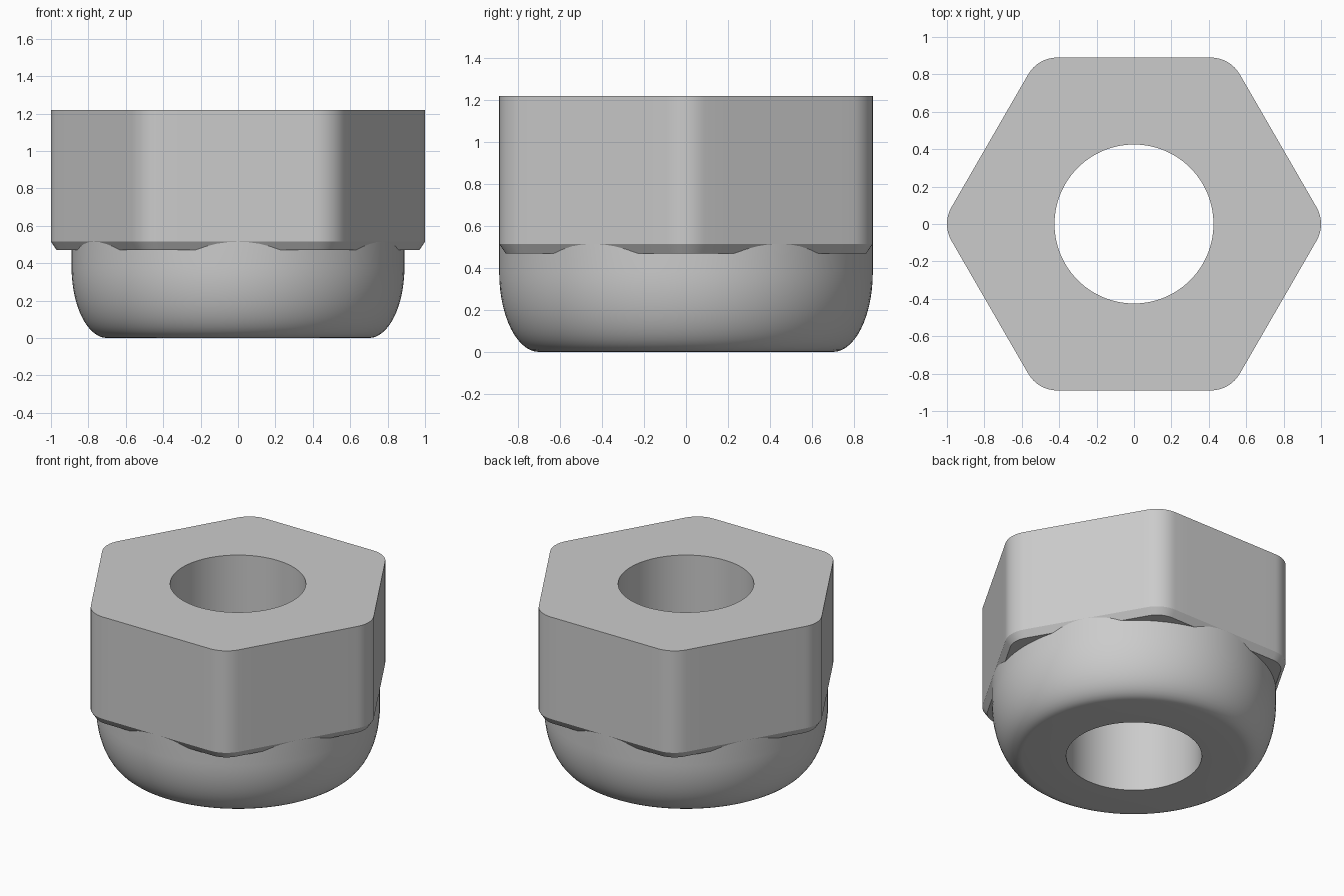
import bpy, bmesh
from math import sin, cos, pi, radians
from mathutils import Vector

if "Cube" in bpy.data.objects:
    bpy.data.objects.remove(bpy.data.objects["Cube"])

ARC, FLAT = 8, 8                  # steps per rounded corner and per flat
COUNT = 6 * (ARC + FLAT)
APOTHEM, CORNER, BORE = 0.89, 0.18, 0.425
CHAMFER = 0.03
TOP, SHOULDER, UNDERSIDE = 1.22, 0.515, 0.47

steel = bpy.data.materials.new("grey steel")
steel.use_nodes = True
color = (0.6, 0.6, 0.6, 1)
steel.diffuse_color = color
steel.node_tree.nodes["Principled BSDF"].inputs["Base Color"].default_value = color


def circle(radius, z):
    angles = [2 * pi * i / COUNT - radians(15) for i in range(COUNT)]
    return [Vector((radius * cos(a), radius * sin(a), z)) for a in angles]


def hexagon(inset, z):
    """Hexagon with rounded corners, offset inwards by inset."""
    radius = CORNER - inset
    reach = (APOTHEM - CORNER) / cos(pi / 6)
    arcs = []
    for k in range(6):
        mid = k * pi / 3
        centre = Vector((reach * cos(mid), reach * sin(mid), z))
        turns = [mid + pi / 3 * (j / ARC - 0.5) for j in range(ARC + 1)]
        arcs.append([centre + radius * Vector((cos(t), sin(t), 0)) for t in turns])
    points = []
    for k, arc in enumerate(arcs):
        points += arc
        start, end = arc[-1], arcs[(k + 1) % 6][0]
        points += [start.lerp(end, j / FLAT) for j in range(1, FLAT)]
    return points


def loft(name, loops):
    """Skin a row of closed loops that share one point count."""
    bm = bmesh.new()
    rings = [[bm.verts.new(p) for p in loop] for loop in loops]
    for a, b in zip(rings, rings[1:]):
        for i in range(COUNT):
            j = (i + 1) % COUNT
            bm.faces.new((a[i], a[j], b[j], b[i]))
    mesh = bpy.data.meshes.new(name)
    bm.to_mesh(mesh)
    bm.free()
    mesh.materials.append(steel)
    obj = bpy.data.objects.new(name, mesh)
    bpy.context.collection.objects.link(obj)
    bpy.ops.object.select_all(action="DESELECT")
    obj.select_set(True)
    bpy.context.view_layer.objects.active = obj
    bpy.ops.object.shade_smooth_by_angle(angle=radians(30))
    return obj


# Hexagonal body: underside, chamfer, walls, top face and bore
loft("hex_body", [
    circle(0.84, UNDERSIDE),
    hexagon(CHAMFER, UNDERSIDE),
    hexagon(0, SHOULDER),
    hexagon(0, TOP),
    circle(BORE, TOP),
    circle(BORE, UNDERSIDE),
])

# Round collar: bore, flat end and elliptical shoulder rising into the body
FOOT, RISE, STEPS = 0.70, 0.38, 14
shoulder = []
for s in range(STEPS + 1):
    t = s / STEPS * pi / 2
    shoulder.append(circle(FOOT + (APOTHEM - FOOT) * sin(t), RISE * (1 - cos(t))))
loft("round_collar", [circle(BORE, UNDERSIDE), circle(BORE, 0)]
     + shoulder + [circle(APOTHEM, SHOULDER)])
